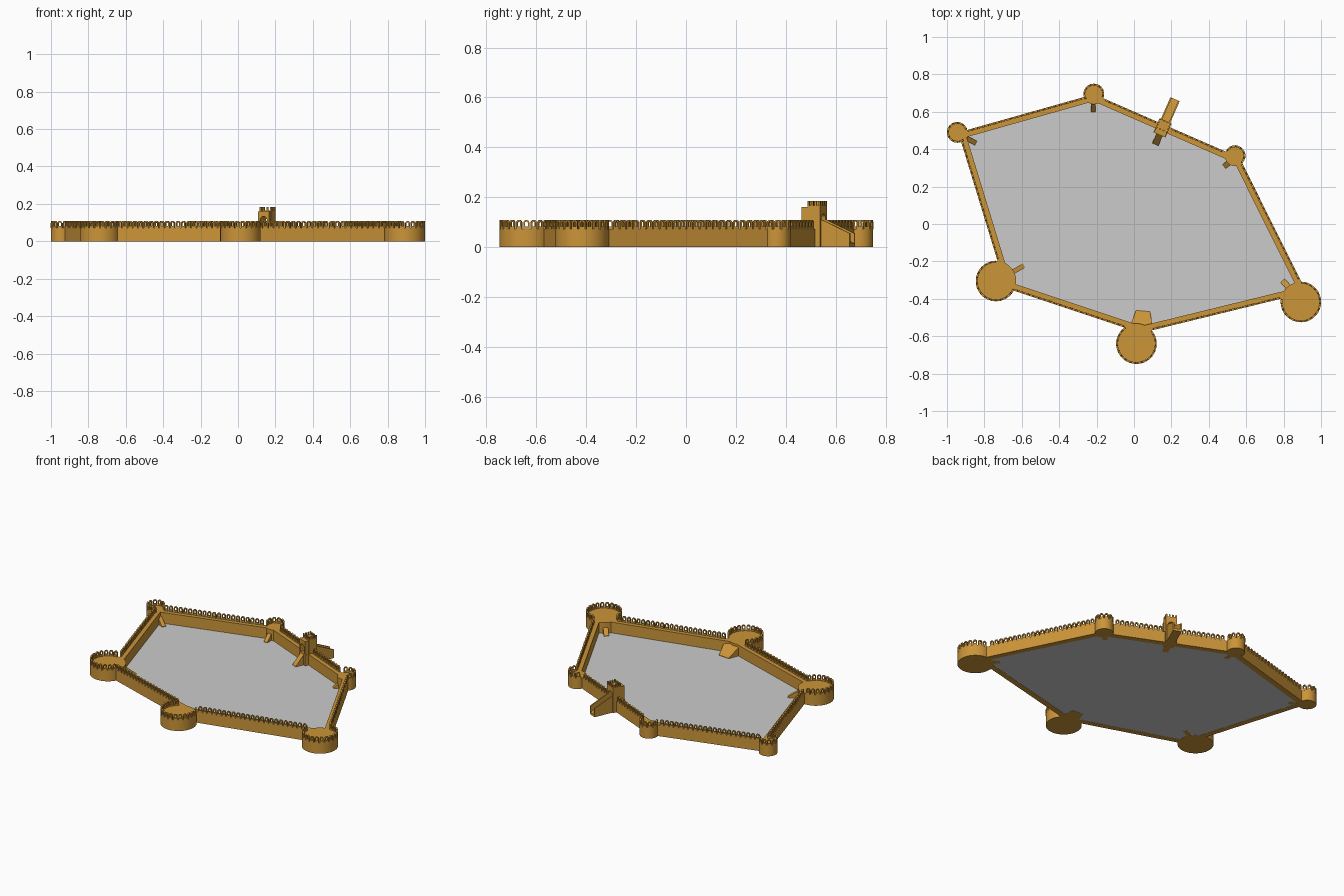
import bpy, bmesh, math
from mathutils import Vector, Matrix

if "Cube" in bpy.data.objects:
    bpy.data.objects.remove(bpy.data.objects["Cube"])

WALK, TOP = 0.072, 0.109      # walkway and merlon-top heights
HALF, THICK = 0.018, 0.010    # wall half width, merlon thickness

gold = bpy.data.materials.new("sandstone")
gold.diffuse_color = (0.60, 0.30, 0.04, 1)
gold.use_nodes = True
gold.node_tree.nodes["Principled BSDF"].inputs["Base Color"].default_value = gold.diffuse_color


def finish(name, bm, mat=gold):
    bmesh.ops.recalc_face_normals(bm, faces=bm.faces[:])
    me = bpy.data.meshes.new(name)
    bm.to_mesh(me)
    bm.free()
    ob = bpy.data.objects.new(name, me)
    bpy.context.collection.objects.link(ob)
    if mat:
        me.materials.append(mat)
    return ob


def skin(bm, low, high):
    """Closed solid between two matching loops."""
    a = [bm.verts.new(p) for p in low]
    b = [bm.verts.new(p) for p in high]
    bm.faces.new(a)
    bm.faces.new(b)
    n = len(a)
    for i in range(n):
        j = (i + 1) % n
        bm.faces.new((a[i], a[j], b[j], b[i]))


def ramp(bm, p, q, w0, w1, z0, z1, base=0.0, shift=0.0):
    """Block from p to q with a top sloping from z0 to z1."""
    p, q = Vector(p), Vector(q)
    d = (q - p).normalized()
    n = Vector((-d.y, d.x))
    pts = [(p + n * (shift - w0 / 2), z0), (p + n * (shift + w0 / 2), z0),
           (q + n * (shift + w1 / 2), z1), (q + n * (shift - w1 / 2), z1)]
    skin(bm, [(v.x, v.y, base) for v, z in pts], [(v.x, v.y, z) for v, z in pts])


def merlon(bm, pos, normal, width=0.024):
    """Round-topped battlement plate pierced by an arched slit."""
    n = Vector((normal.x, normal.y, 0)).normalized()
    t = Vector((-n.y, n.x, 0))

    def arch(hw, z0, z1):
        pts = [(-hw, z0)]
        for i in range(9):
            a = math.pi - math.pi * i / 8
            pts.append((hw * math.cos(a), z1 - hw + hw * math.sin(a)))
        return pts + [(hw, z0)]

    loops = []
    for hw, z0, z1 in ((width / 2, WALK - 0.002, TOP), (width * 0.24, 0.083, 0.102)):
        for off in (-THICK / 2, THICK / 2):
            loops.append([bm.verts.new(Vector((pos.x, pos.y, z)) + t * u + n * off)
                          for u, z in arch(hw, z0, z1)])
    ob_, of_, ib, if_ = loops
    for a, b in ((ob_, of_), (of_, if_), (if_, ib), (ib, ob_)):
        for i in range(len(a)):
            j = (i + 1) % len(a)
            bm.faces.new((a[i], a[j], b[j], b[i]))


# plan: wall corners and tower centres, clockwise
corners = [Vector(c) for c in ((-0.917, 0.477), (-0.215, 0.675), (0.551, 0.341),
                               (0.897, -0.354), (0.038, -0.564), (-0.671, -0.328))]
towers = [(Vector((x, y)), r) for x, y, r in (
    (-0.945, 0.490, 0.055), (-0.215, 0.695, 0.055), (0.540, 0.365, 0.055),
    (0.892, -0.417, 0.108), (0.013, -0.640, 0.108), (-0.738, -0.305, 0.108))]
N = len(corners)
gate = Vector((0.153, 0.515))
U = (corners[2] - corners[1]).normalized()
V = Vector((-U.y, U.x))

# courtyard ground
bm = bmesh.new()
bm.faces.new([bm.verts.new((c.x, c.y, 0.001)) for c in corners])
ground = finish("courtyard_ground", bm, None)
for f in ground.data.polygons:
    if f.normal.z < 0:
        ground.data.flip_normals()
        break

# curtain walls with battlements on the outer edge
for i in range(N):
    p, q = corners[i], corners[(i + 1) % N]
    d = (q - p).normalized()
    n = Vector((-d.y, d.x))
    bm = bmesh.new()
    ramp(bm, p, q, 2 * HALF, 2 * HALF, WALK, WALK)
    count = round((q - p).length / 0.03)
    for k in range(count):
        m = p.lerp(q, (k + 0.5) / count) + n * (HALF - THICK / 2)
        if any((m - c).length < r + 0.004 for c, r in towers):
            continue
        if (m - gate).length < 0.05:
            continue
        merlon(bm, m, n)
    finish(f"curtain_wall_{i + 1}", bm)

# round towers, battlements left open towards the courtyard
for i, (c, r) in enumerate(towers):
    bm = bmesh.new()
    bmesh.ops.create_cone(bm, cap_ends=True, segments=48, radius1=r, radius2=r, depth=WALK,
                          matrix=Matrix.Translation((c.x, c.y, WALK / 2)))
    count = round(2 * math.pi * r / 0.031)
    prev, nxt = corners[i - 1], corners[(i + 1) % N]
    for k in range(count):
        a = 2 * math.pi * k / count
        n = Vector((math.cos(a), math.sin(a)))
        m = c + n * (r - THICK / 2)
        inside = True
        for s, e in ((prev, corners[i]), (corners[i], nxt)):
            d = (e - s).normalized()
            if (m - s).dot(Vector((-d.y, d.x))) > HALF - 0.004:
                inside = False
        if not inside:
            merlon(bm, m, n)
    ob = finish(f"tower_{i + 1}", bm)

# access ramps from towers down to the courtyard
for i, (p, q, w0, w1) in enumerate((
        ((-0.925, 0.475), (-0.845, 0.432), 0.026, 0.026),
        ((-0.218, 0.670), (-0.218, 0.600), 0.026, 0.026),
        ((0.540, 0.355), (0.482, 0.307), 0.028, 0.028),
        ((0.850, -0.365), (0.795, -0.303), 0.030, 0.030),
        ((0.040, -0.555), (0.048, -0.465), 0.125, 0.075),
        ((-0.680, -0.275), (-0.588, -0.222), 0.026, 0.026))):
    bm = bmesh.new()
    ramp(bm, p, q, w0, w1, WALK, 0.004)
    finish(f"access_ramp_{i + 1}", bm)


def place(u, v, z):
    w = gate + U * u + V * v
    return (w.x, w.y, z)


# gatehouse: base, arched passage, lower inner porch, roof battlements
def arched_block(bm, hw, v0, v1, top, ow):
    prof = [(-hw, 0.06), (-hw, top), (hw, top), (hw, 0.06), (ow, 0.06)]
    prof += [(ow * math.cos(a), 0.112 + ow * math.sin(a))
             for a in [math.pi * k / 10 for k in range(11)]]
    prof.append((-ow, 0.06))
    skin(bm, [place(u, v0, z) for u, z in prof], [place(u, v1, z) for u, z in prof])


def box(bm, u0, u1, v0, v1, z0, z1):
    pts = [(u0, v0), (u1, v0), (u1, v1), (u0, v1)]
    skin(bm, [place(u, v, z0) for u, v in pts], [place(u, v, z1) for u, v in pts])


bm = bmesh.new()
box(bm, -0.035, 0.035, -0.042, 0.040, 0, WALK)
arched_block(bm, 0.035, -0.016, 0.040, 0.166, 0.021)
arched_block(bm, 0.032, -0.042, -0.016, 0.160, 0.021)
for k in range(4):
    u = -0.035 + k * 0.0203
    for v in (-0.016, 0.032):
        box(bm, u, u + 0.009, v, v + 0.008, 0.165, 0.184)
for k in range(1, 3):
    v = -0.016 + k * 0.016
    for u in (-0.035, 0.027):
        box(bm, u, u + 0.008, v, v + 0.008, 0.165, 0.184)
finish("gatehouse", bm)

# outer approach ramp with side rails
bm = bmesh.new()
a, b = gate + V * 0.038, gate + V * 0.166
ramp(bm, a, b, 0.052, 0.052, WALK, 0.015)
for s in (-1, 1):
    ramp(bm, a, b, 0.008, 0.008, 0.112, 0.055, shift=s * 0.023)
finish("approach_ramp", bm)

# inner gate ramp
bm = bmesh.new()
ramp(bm, gate - V * 0.04, gate - V * 0.098, 0.036, 0.036, WALK, 0.004)
finish("inner_gate_ramp", bm)

# smooth the round tower sides, keep edges sharp
for ob in bpy.context.scene.objects:
    ob.select_set(ob.name.startswith("tower_"))
    if ob.name.startswith("tower_"):
        bpy.context.view_layer.objects.active = ob
bpy.ops.object.shade_smooth_by_angle(angle=math.radians(30))
